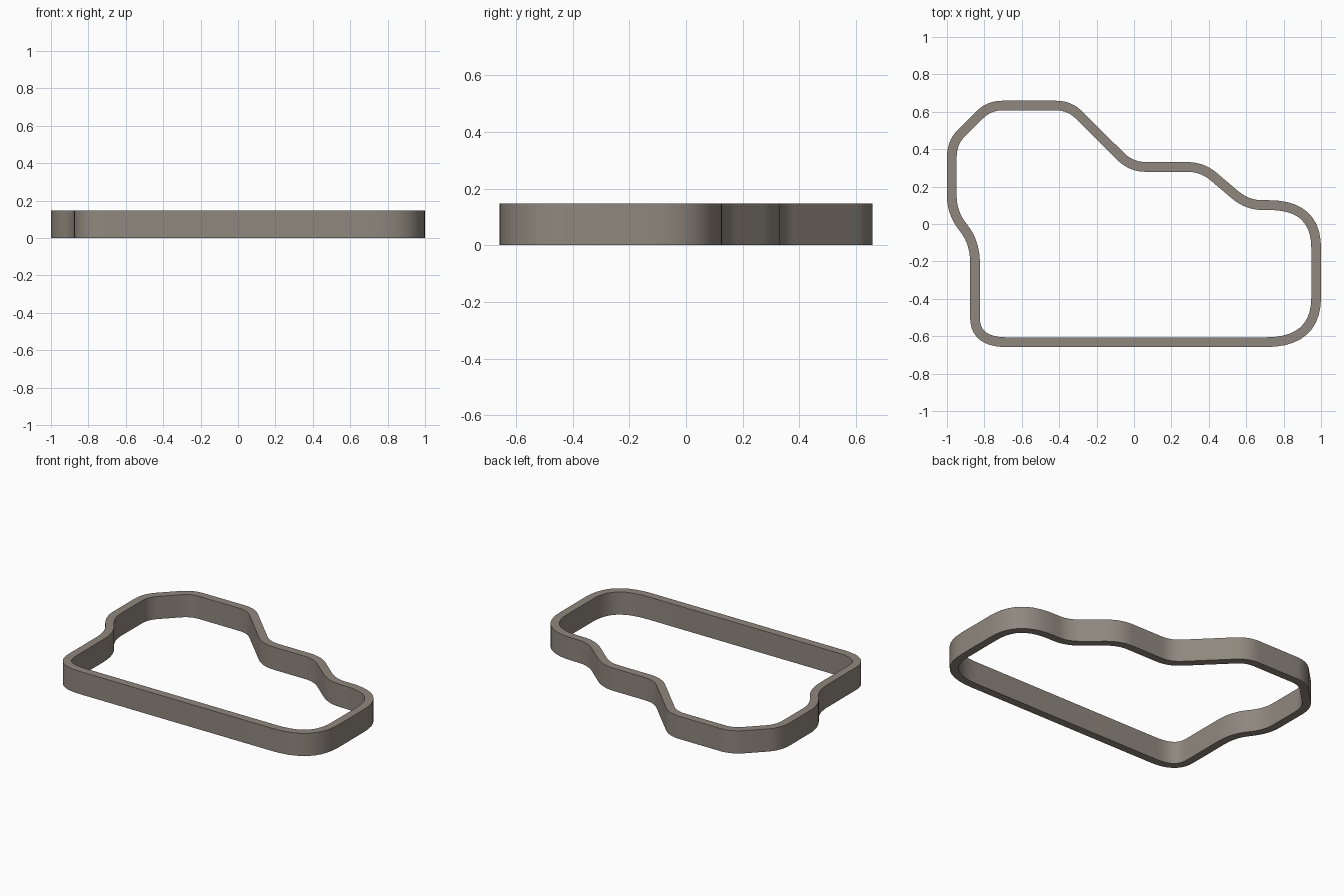
import bpy, bmesh
from mathutils import Vector

if "Cube" in bpy.data.objects:
    bpy.data.objects.remove(bpy.data.objects["Cube"])

HEIGHT, WALL = 0.148, 0.052

# Centreline corners: x, y, rounding length before, rounding length after
CORNERS = [
    (-0.974, 0.435, 0.08, 0.07), (-0.775, 0.633, 0.07, 0.07),
    (-0.345, 0.633, 0.07, 0.07), (-0.015, 0.305, 0.08, 0.08),
    (0.365, 0.305, 0.08, 0.08), (0.605, 0.101, 0.09, 0.08),
    (0.974, 0.101, 0.25, 0.23), (0.974, -0.632, 0.24, 0.27),
    (-0.85, -0.632, 0.17, 0.13), (-0.85, -0.10, 0.11, 0.095),
    (-0.974, 0.06, 0.095, 0.09),
]
STEPS = 10


def rounded_path():
    """Round each corner with a quadratic curve, giving (point, normal) pairs."""
    path = []
    n = len(CORNERS)
    for i, (x, y, before, after) in enumerate(CORNERS):
        c = Vector((x, y))
        p = Vector(CORNERS[i - 1][:2])
        q = Vector(CORNERS[(i + 1) % n][:2])
        a = c + (p - c).normalized() * before
        b = c + (q - c).normalized() * after
        for k in range(STEPS + 1):
            t = k / STEPS
            pos = a * (1 - t) ** 2 + c * 2 * t * (1 - t) + b * t * t
            tan = ((c - a) * (1 - t) + (b - c) * t).normalized()
            path.append((pos, Vector((-tan.y, tan.x))))
    return path


# Wall ring: rectangular section swept round the closed outline
bm = bmesh.new()
rings = []
for pos, nor in rounded_path():
    ring = []
    for side, z in ((1, 0), (1, HEIGHT), (-1, HEIGHT), (-1, 0)):
        p = pos + nor * side * WALL / 2
        ring.append(bm.verts.new((p.x, p.y, z)))
    rings.append(ring)
for i, r in enumerate(rings):
    s = rings[(i + 1) % len(rings)]
    for k in range(4):
        m = (k + 1) % 4
        bm.faces.new((r[k], r[m], s[m], s[k]))
bmesh.ops.remove_doubles(bm, verts=bm.verts, dist=0.0005)
bmesh.ops.recalc_face_normals(bm, faces=bm.faces)
mesh = bpy.data.meshes.new("outline_wall")
bm.to_mesh(mesh)
bm.free()

wall = bpy.data.objects.new("outline_wall", mesh)
bpy.context.collection.objects.link(wall)
mat = bpy.data.materials.new("warm_grey")
mat.diffuse_color = (0.28, 0.245, 0.21, 1)
mat.use_nodes = True
mat.node_tree.nodes["Principled BSDF"].inputs["Base Color"].default_value = mat.diffuse_color
mesh.materials.append(mat)

bpy.context.view_layer.objects.active = wall
wall.select_set(True)
bpy.ops.object.shade_smooth_by_angle(angle=0.52)
